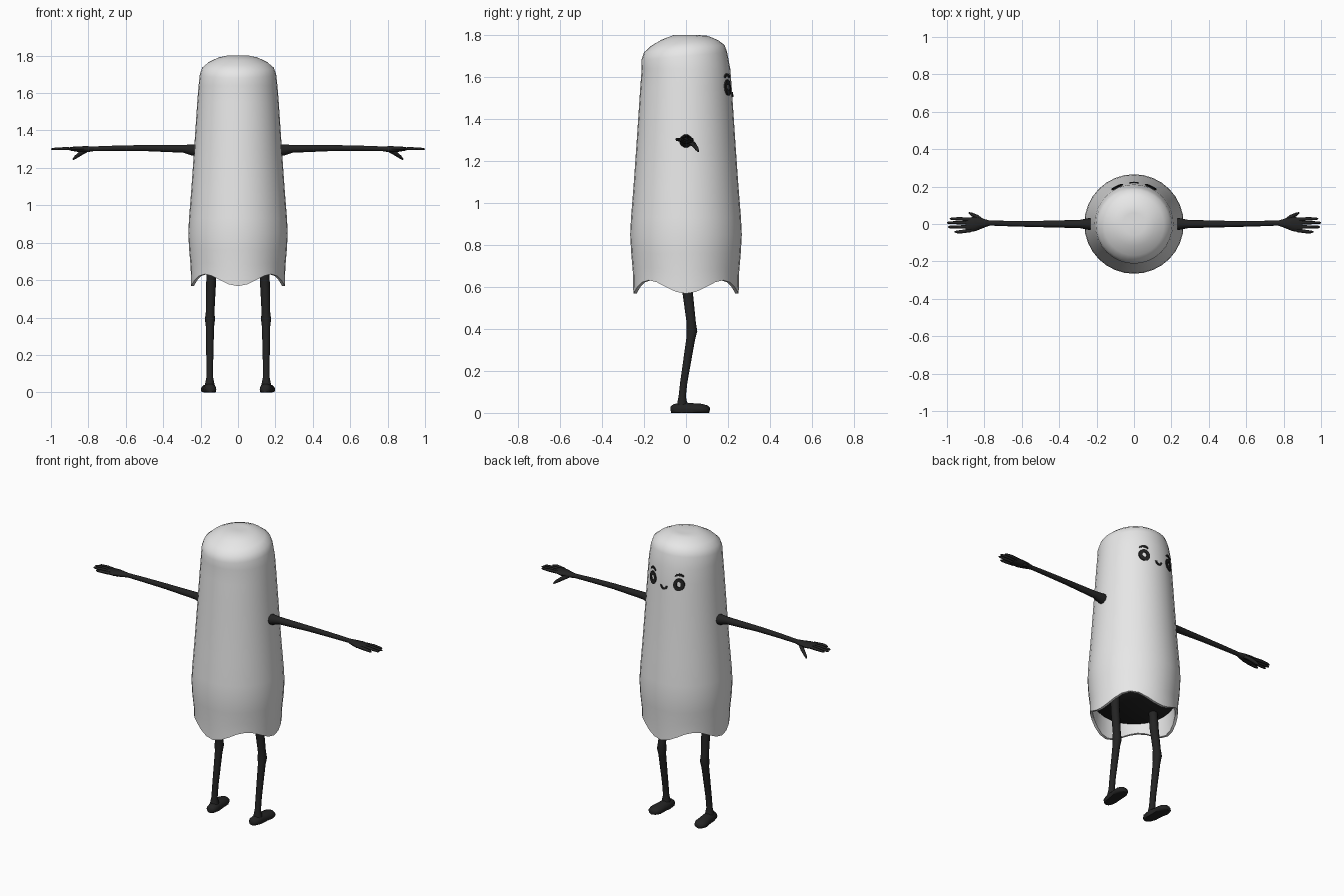
import bpy, bmesh, math
from mathutils import Vector

cube = bpy.data.objects.get("Cube")
if cube:
    bpy.data.objects.remove(cube, do_unlink=True)


def material(name, value):
    m = bpy.data.materials.new(name)
    m.use_nodes = True
    color = (value, value, value, 1)
    m.diffuse_color = color
    bsdf = m.node_tree.nodes["Principled BSDF"]
    bsdf.inputs["Base Color"].default_value = color
    bsdf.inputs["Roughness"].default_value = 0.7
    return m


CLOTH = material("off_white_cloth", 0.8)
BLACK = material("soft_black", 0.017)


def finish(bm, name, mat, angle=60):
    bmesh.ops.recalc_face_normals(bm, faces=bm.faces)
    mesh = bpy.data.meshes.new(name)
    bm.to_mesh(mesh)
    bm.free()
    mesh.materials.append(mat)
    ob = bpy.data.objects.new(name, mesh)
    bpy.context.collection.objects.link(ob)
    bpy.ops.object.select_all(action='DESELECT')
    ob.select_set(True)
    bpy.context.view_layer.objects.active = ob
    bpy.ops.object.shade_smooth_by_angle(angle=math.radians(angle))
    return ob


def bridge(bm, a, b):
    n = len(a)
    for i in range(n):
        j = (i + 1) % n
        bm.faces.new((a[i], a[j], b[j], b[i]))


def loft(bm, stations, sides=10, side=1):
    """Skin oval rings along a path; station = (x, y, z, half width, half height)."""
    pts = [Vector((s[0] * side, s[1], s[2])) for s in stations]
    rings = []
    for k, s in enumerate(stations):
        t = (pts[min(k + 1, len(pts) - 1)] - pts[max(k - 1, 0)]).normalized()
        up = Vector((0, 1, 0)) if abs(t.z) > 0.9 else Vector((0, 0, 1))
        a = up.cross(t).normalized()
        b = t.cross(a)
        ring = []
        for i in range(sides):
            w = math.tau * i / sides
            p = pts[k] + a * s[3] * math.cos(w) + b * s[-1] * math.sin(w)
            p.z = max(p.z, 0)
            ring.append(bm.verts.new(p))
        rings.append(ring)
    for a, b in zip(rings, rings[1:]):
        bridge(bm, a, b)
    bm.faces.new(rings[0])
    bm.faces.new(rings[-1])


# Body: lathed sack with a scalloped hem and an inner wall
OUTER = [(0.06, 1.80), (0.11, 1.787), (0.16, 1.762), (0.192, 1.735), (0.204, 1.70),
         (0.211, 1.64), (0.218, 1.55), (0.226, 1.43), (0.236, 1.28), (0.25, 1.08),
         (0.262, 0.93), (0.266, 0.85), (0.261, 0.76), (0.253, 0.68), (0.251, 0.60)]
INNER = [(0.235, 0.60), (0.232, 0.68), (0.232, 0.76)]
SEG = 32


def body_radius(z):
    for (r1, z1), (r0, z0) in zip(OUTER, OUTER[1:]):
        if z0 <= z <= z1:
            return r0 + (r1 - r0) * (z - z0) / (z1 - z0)
    return OUTER[-1][0]


bm = bmesh.new()
rings = []
for r, z in OUTER + INNER:
    ring = []
    for i in range(SEG):
        w = math.tau * i / SEG
        x, y = r * math.cos(w), r * math.sin(w)
        h = z
        if z < 0.65:                       # scallops dip at front, back and sides
            h -= 0.032 * math.cos(4 * w)
        elif z < 0.70:
            h -= 0.012 * math.cos(4 * w)
        if 1.69 < z < 1.79:                # crown leans slightly back
            h += 0.09 * y
            y -= 0.008
        ring.append(bm.verts.new((x, y, h)))
    rings.append(ring)
for a, b in zip(rings, rings[1:]):
    bridge(bm, a, b)
dimple = bm.verts.new((0, 0, 1.792))
for i in range(SEG):
    bm.faces.new((rings[0][i], rings[0][(i + 1) % SEG], dimple))
finish(bm, "body_sack", CLOTH, 75)

# Dark underside closing the sack
bm = bmesh.new()
loft(bm, [(0, 0, 0.68, 0.215), (0, 0, 0.70, 0.233)], SEG)
finish(bm, "underside", BLACK)

# Limbs, built once per side
FINGERS = [(0.028, 0.985), (0.007, 1.0), (-0.016, 0.995), (-0.042, 0.96)]
for side, label in ((1, "left"), (-1, "right")):
    bm = bmesh.new()
    loft(bm, [(0.20, 0, 1.293, 0.034), (0.245, 0, 1.296, 0.031), (0.29, 0, 1.302, 0.022),
              (0.5, 0, 1.306, 0.017), (0.65, 0.002, 1.305, 0.015),
              (0.78, 0.005, 1.302, 0.013)], 10, side)
    finish(bm, "arm_" + label, BLACK)

    # Palm, fingers and thumb
    bm = bmesh.new()
    loft(bm, [(0.77, 0.005, 1.302, 0.013, 0.013), (0.81, 0.004, 1.30, 0.026, 0.017),
              (0.85, 0, 1.30, 0.038, 0.016), (0.89, -0.005, 1.302, 0.038, 0.011),
              (0.90, -0.005, 1.302, 0.032, 0.008)], 10, side)
    for y, tip in FINGERS:
        loft(bm, [(0.87, y * 0.8, 1.302, 0.010, 0.009), (0.93, y, 1.303, 0.009),
                  (tip - 0.01, y, 1.301, 0.007), (tip, y, 1.30, 0.003)], 6, side)
    loft(bm, [(0.81, 0.015, 1.295, 0.012), (0.84, 0.038, 1.278, 0.012),
              (0.868, 0.052, 1.258, 0.009), (0.882, 0.06, 1.245, 0.004)], 6, side)
    finish(bm, "hand_" + label, BLACK)

    # Leg with a slightly bent knee
    bm = bmesh.new()
    loft(bm, [(0.142, 0, 0.69, 0.026), (0.144, 0.007, 0.58, 0.026), (0.149, 0.025, 0.43, 0.023),
              (0.15, 0.028, 0.39, 0.027), (0.15, 0.022, 0.35, 0.022),
              (0.151, -0.01, 0.15, 0.018), (0.151, -0.018, 0.08, 0.018),
              (0.151, -0.018, 0.03, 0.028)], 10, side)
    finish(bm, "leg_" + label, BLACK)

    # Foot with a flat sole
    bm = bmesh.new()
    loft(bm, [(0.145, -0.072, 0.014, 0.018, 0.016), (0.146, -0.058, 0.016, 0.03, 0.026),
              (0.15, -0.02, 0.016, 0.034, 0.036), (0.154, 0.03, 0.016, 0.036, 0.031),
              (0.159, 0.075, 0.015, 0.04, 0.029), (0.162, 0.1, 0.014, 0.032, 0.022),
              (0.163, 0.112, 0.012, 0.016, 0.012)], 14, side)
    finish(bm, "foot_" + label, BLACK)


# Face: thin plates wrapped on the body surface
def on_body(x, z, lift):
    r = body_radius(z) + lift
    return (x, math.sqrt(r * r - x * x), z)


def face_strip(name, outer, inner, closed):
    """Thin plate between two outlines of (x, z) points."""
    bm = bmesh.new()
    rows = [[bm.verts.new(on_body(x, z, lift)) for x, z in line]
            for line, lift in ((outer, -0.002), (outer, 0.005), (inner, 0.005), (inner, -0.002))]
    n = len(outer)
    for a, b in zip(rows, rows[1:]):
        for i in range(n if closed else n - 1):
            j = (i + 1) % n
            bm.faces.new((a[i], a[j], b[j], b[i]))
    if not closed:
        for i in (0, n - 1):
            bm.faces.new([row[i] for row in rows])
    finish(bm, name, BLACK, 30)


def arc(cx, cz, rx, rz, start, end, n):
    return [(cx + rx * math.cos(math.radians(start + (end - start) * i / n)),
             cz + rz * math.sin(math.radians(start + (end - start) * i / n)))
            for i in range(n + 1)]


for side, label in ((1, "left"), (-1, "right")):
    cx = 0.09 * side
    face_strip("eye_" + label, arc(cx, 1.55, 0.03, 0.038, 0, 360, 20)[:-1],
               arc(cx, 1.552, 0.012, 0.016, 0, 360, 20)[:-1], True)
    face_strip("eyebrow_" + label, arc(cx, 1.59, 0.027, 0.027, 25, 155, 8),
               arc(cx, 1.59, 0.023, 0.014, 25, 155, 8), False)
face_strip("mouth", arc(0, 1.53, 0.024, 0.024, 180, 360, 10),
           arc(0, 1.53, 0.014, 0.013, 180, 360, 10), False)
